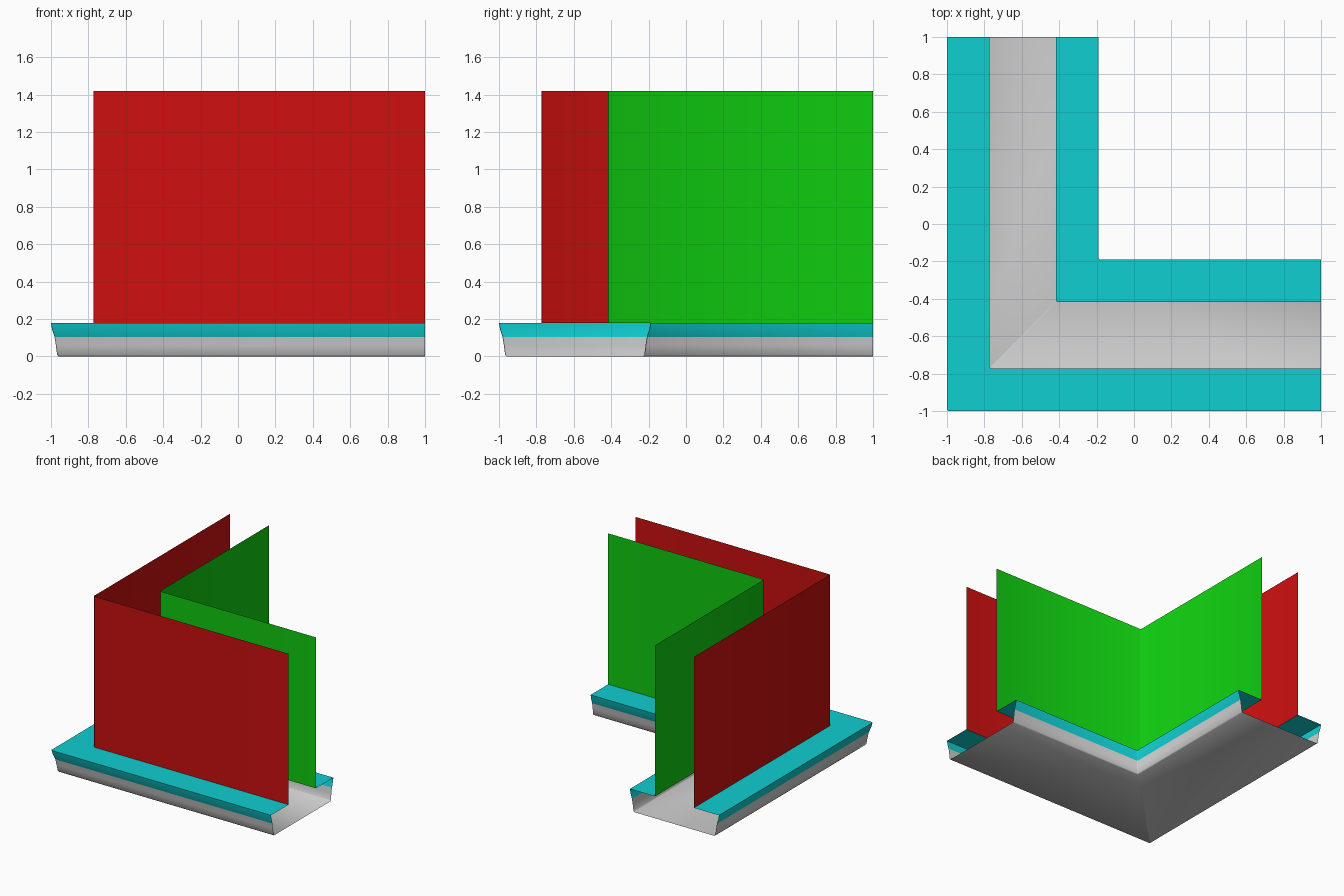
import bpy
import math

cube = bpy.data.objects.get("Cube")
if cube:
    bpy.data.objects.remove(cube, do_unlink=True)

CENTRE = -0.595   # centre line of the channel on both arms
END = 1.0         # open end of both arms
CHAMFER = 0.008   # small blunting of the mitred corner


def material(name, rgb):
    mat = bpy.data.materials.new(name)
    mat.use_nodes = True
    colour = (*rgb, 1.0)
    mat.diffuse_color = colour
    mat.node_tree.nodes["Principled BSDF"].inputs["Base Color"].default_value = colour
    return mat


def sweep_corner(name, profile, mat, angle):
    """Sweep a (offset from centre, height) profile along the L-shaped path."""
    verts, faces = [], []
    for offset, z in profile:
        p = CENTRE + offset
        verts += [(END, p, z), (p + CHAMFER, p, z), (p, p + CHAMFER, z), (p, END, z)]
    for row in range(len(profile) - 1):
        for col in range(3):
            a = row * 4 + col
            faces.append((a, a + 1, a + 5, a + 4))
    mesh = bpy.data.meshes.new(name)
    mesh.from_pydata(verts, [], faces)
    mesh.materials.append(mat)
    obj = bpy.data.objects.new(name, mesh)
    bpy.context.collection.objects.link(obj)
    bpy.ops.object.select_all(action="DESELECT")
    obj.select_set(True)
    bpy.context.view_layer.objects.active = obj
    bpy.ops.object.shade_smooth_by_angle(angle=math.radians(angle))
    return obj


def mirrored(profile):
    return [(-offset, z) for offset, z in reversed(profile)]


red = material("red", (0.62, 0.005, 0.005))
green = material("green", (0.005, 0.62, 0.005))
cyan = material("cyan", (0.005, 0.62, 0.64))
grey = material("light grey", (0.62, 0.62, 0.62))

# Trough: curved sides and floor in one strip
side = [(-0.386, 0.105), (-0.379, 0.06), (-0.372, 0.008), (-0.365, 0.0)]
sweep_corner("trough", side + mirrored(side), grey, 80)

# Rims: flat ledge with a curled outer lip, on both sides of the trough
rim = [(-0.386, 0.105), (-0.399, 0.145), (-0.405, 0.18), (-0.177, 0.18)]
sweep_corner("outer_rim", rim, cyan, 60)
sweep_corner("inner_rim", mirrored(rim), cyan, 60)

# Walls: thin sheets standing on the ledges
sweep_corner("outer_wall", [(-0.177, 0.18), (-0.177, 1.42)], red, 60)
sweep_corner("inner_wall", [(0.177, 0.18), (0.177, 1.42)], green, 60)
